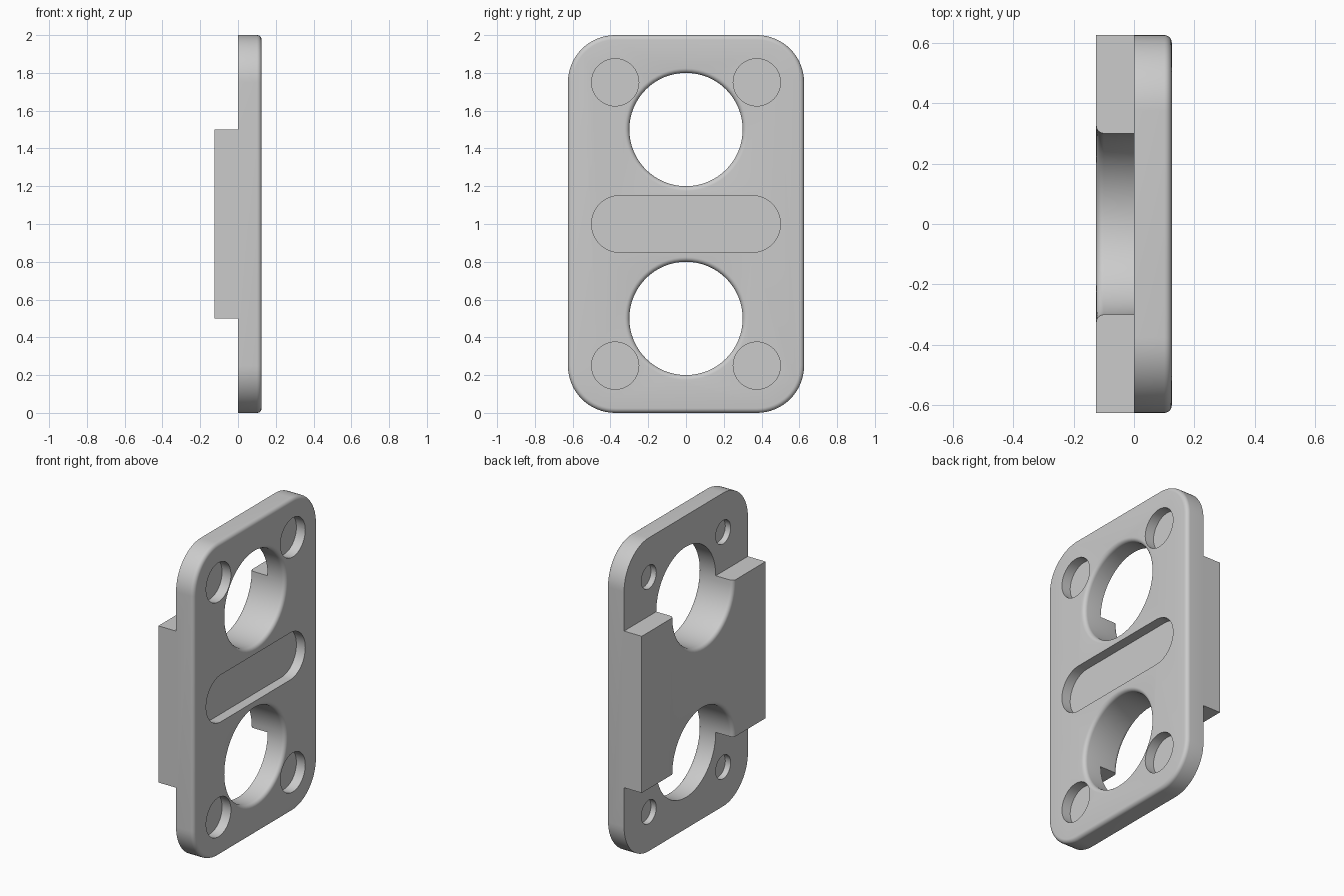
import bpy, bmesh, math

if "Cube" in bpy.data.objects:
    bpy.data.objects.remove(bpy.data.objects["Cube"])

T = 0.125      # plate thickness
FILLET = 0.025

grey = bpy.data.materials.new("light grey")
grey.diffuse_color = (0.6, 0.6, 0.6, 1)
grey.use_nodes = True
grey.node_tree.nodes["Principled BSDF"].inputs["Base Color"].default_value = grey.diffuse_color


def outline(hy, hz, r, n=16):
    """Rounded rectangle in the y-z plane, centred on the origin."""
    pts = []
    for k, (sy, sz) in enumerate([(1, 1), (-1, 1), (-1, -1), (1, -1)]):
        for i in range(n + 1):
            a = math.pi / 2 * (k + i / n)
            pts.append((sy * (hy - r) + r * math.cos(a),
                        sz * (hz - r) + r * math.sin(a)))
    return pts


def loft(name, sections, y=0, z=0):
    """Solid through (x, outline) sections with capped ends."""
    bm = bmesh.new()
    rings = [[bm.verts.new((x, y + p, z + q)) for p, q in pts] for x, pts in sections]
    for a, b in zip(rings, rings[1:]):
        for i in range(len(a)):
            j = (i + 1) % len(a)
            bm.faces.new((a[i], a[j], b[j], b[i]))
    bm.faces.new(rings[0])
    bm.faces.new(rings[-1])
    bmesh.ops.remove_doubles(bm, verts=bm.verts, dist=1e-5)
    bmesh.ops.recalc_face_normals(bm, faces=bm.faces)
    me = bpy.data.meshes.new(name)
    bm.to_mesh(me)
    bm.free()
    me.materials.append(grey)
    ob = bpy.data.objects.new(name, me)
    bpy.context.collection.objects.link(ob)
    return ob


def combine(target, other, operation):
    mod = target.modifiers.new(operation, 'BOOLEAN')
    mod.operation, mod.solver, mod.object = operation, 'EXACT', other
    bpy.context.view_layer.objects.active = target
    bpy.ops.object.modifier_apply(modifier=mod.name)
    bpy.data.objects.remove(other)


def circle(r, n=64):
    return [(r * math.cos(2 * math.pi * i / n), r * math.sin(2 * math.pi * i / n))
            for i in range(n)]


steps = [math.pi / 2 * i / 6 for i in range(7)]

# Plate with rounded corners and a filleted front rim
sections = [(0, outline(0.625, 1, 0.25))]
for a in steps:
    d = FILLET * (1 - math.cos(a))
    sections.append((T - FILLET + FILLET * math.sin(a),
                     outline(0.625 - d, 1 - d, 0.25 - d)))
plate = loft("mounting_plate", sections, z=1)

# Raised block across the back
square = [(0.625, 0.5), (-0.625, 0.5), (-0.625, -0.5), (0.625, -0.5)]
combine(plate, loft("back_block", [(-T, square), (0, square)], z=1), 'UNION')

# Large through holes, flared by a fillet at both ends
half = [(T - FILLET + FILLET * math.sin(a), 0.3 + FILLET * (1 - math.cos(a)))
        for a in steps]
half.append((T + 0.05, 0.3 + FILLET))
profile = [(-x, r) for x, r in reversed(half)] + half
for z in (0.5, 1.5):
    combine(plate, loft("hole_cutter", [(x, circle(r)) for x, r in profile], z=z),
            'DIFFERENCE')

# Blind slot in the front face
slot = outline(0.5, 0.15, 0.15)
combine(plate, loft("slot_cutter", [(0.0625, slot), (0.2, slot)], z=1), 'DIFFERENCE')

# Blind corner pockets: wide on the front, small on the back
for y in (-0.375, 0.375):
    for z in (0.25, 1.75):
        for r, x0, x1 in ((0.125, 0.0625, 0.2), (0.075, -0.1, 0.0375)):
            cutter = loft("pocket_cutter", [(x0, circle(r, 48)), (x1, circle(r, 48))], y, z)
            combine(plate, cutter, 'DIFFERENCE')

# Smooth shading with sharp edges kept
bpy.ops.object.select_all(action='DESELECT')
plate.select_set(True)
bpy.context.view_layer.objects.active = plate
bpy.ops.object.shade_smooth_by_angle(angle=math.radians(30))
